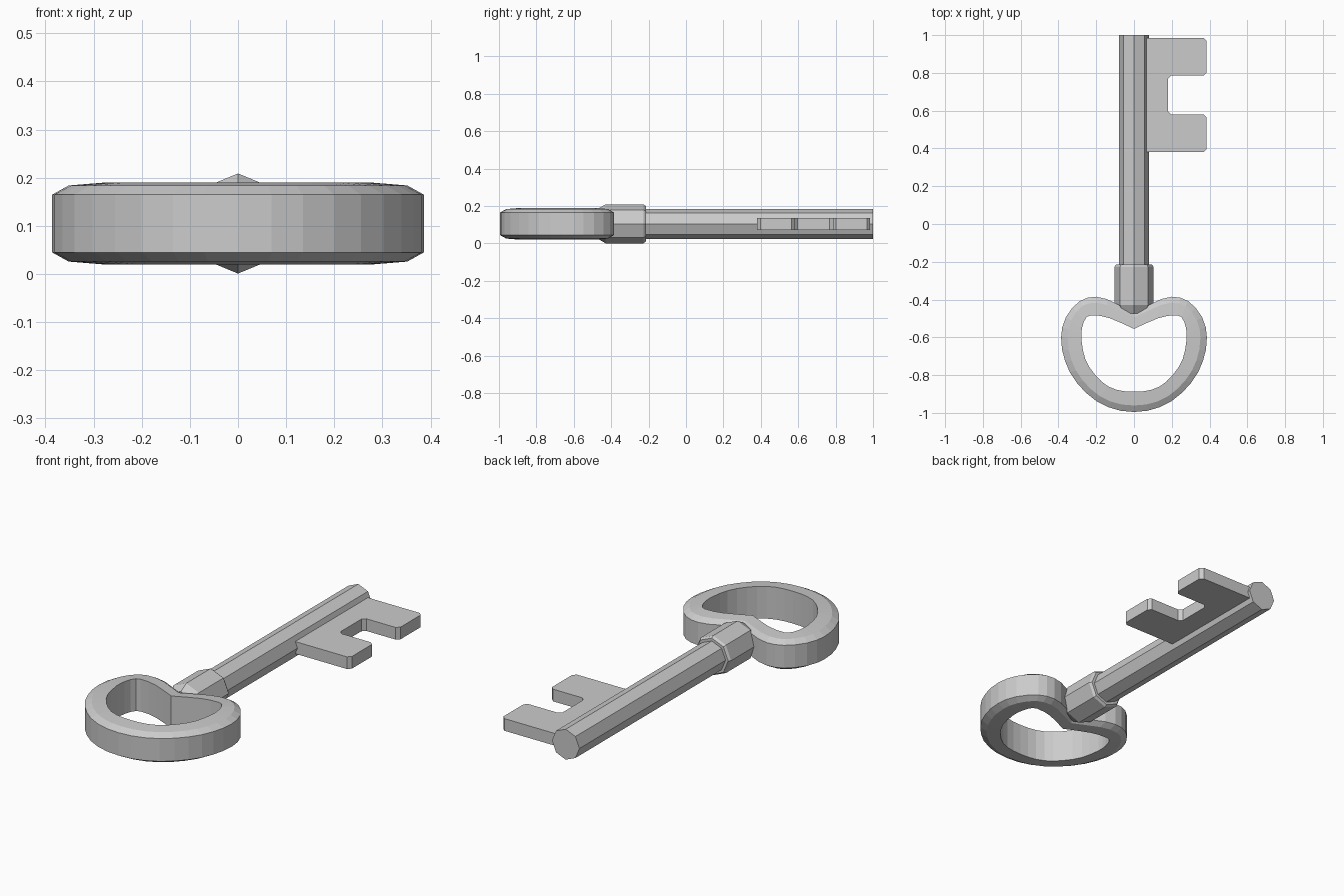
import bpy, bmesh, math

if "Cube" in bpy.data.objects:
    bpy.data.objects.remove(bpy.data.objects["Cube"])

ZC = 0.105  # height of the key's mid plane


def finish(bm, name):
    bmesh.ops.recalc_face_normals(bm, faces=bm.faces)
    me = bpy.data.meshes.new(name)
    bm.to_mesh(me)
    bm.free()
    ob = bpy.data.objects.new(name, me)
    bpy.context.collection.objects.link(ob)
    return ob


def lathe_y(name, profile, sides=8):
    """Faceted solid along y from (y, radius) pairs, corner pointing up."""
    bm = bmesh.new()
    rings = []
    for y, r in profile:
        rings.append([bm.verts.new((r * math.sin(2 * math.pi * i / sides), y,
                                    ZC + r * math.cos(2 * math.pi * i / sides)))
                      for i in range(sides)])
    for a, b in zip(rings, rings[1:]):
        for i in range(sides):
            j = (i + 1) % sides
            bm.faces.new((a[i], a[j], b[j], b[i]))
    bm.faces.new(rings[0])
    bm.faces.new(rings[-1])
    return finish(bm, name)


# Octagonal shaft and collar
lathe_y("shaft", [(-0.3, 0.08), (1.0, 0.08)])
lathe_y("collar", [(-0.475, 0.078), (-0.43, 0.104), (-0.227, 0.104), (-0.215, 0.095)])

# Heart-shaped bow: right half as (outer x, outer y, inner x, inner y)
half = [
    (0.00, -0.465, 0.00, -0.555), (0.08, -0.428, 0.07, -0.523),
    (0.145, -0.397, 0.13, -0.498), (0.20, -0.385, 0.18, -0.486),
    (0.245, -0.390, 0.23, -0.484), (0.285, -0.407, 0.25, -0.492),
    (0.325, -0.442, 0.265, -0.515), (0.36, -0.492, 0.275, -0.55),
    (0.38, -0.547, 0.279, -0.58), (0.386, -0.60, 0.279, -0.61),
    (0.381, -0.665, 0.27, -0.67), (0.365, -0.725, 0.258, -0.715),
    (0.34, -0.785, 0.235, -0.76), (0.302, -0.842, 0.205, -0.80),
    (0.255, -0.893, 0.172, -0.834), (0.20, -0.937, 0.135, -0.861),
    (0.135, -0.970, 0.092, -0.878), (0.07, -0.989, 0.047, -0.886),
    (0.00, -0.995, 0.00, -0.888)]
loop = half + [(-a, b, -c, d) for a, b, c, d in reversed(half[1:-1])]
# Cross-section: (blend from outer to inner, z offset from mid plane)
section = [(0, -0.06), (0, 0.06), (0.32, 0.079), (1, 0.085), (1, -0.085), (0.32, -0.079)]
bm = bmesh.new()
rings = [[bm.verts.new((a + (c - a) * t, b + (d - b) * t, ZC + z)) for t, z in section]
         for a, b, c, d in loop]
for i, r in enumerate(rings):
    n = rings[(i + 1) % len(rings)]
    for k in range(len(section)):
        m = (k + 1) % len(section)
        bm.faces.new((r[k], r[m], n[m], n[k]))
finish(bm, "heart_bow")

# Notched bit with clipped corners
outline = [(0.0, 0.38), (0.385, 0.38), (0.385, 0.58), (0.18, 0.58),
           (0.18, 0.785), (0.385, 0.785), (0.385, 0.985), (0.0, 0.985)]
bm = bmesh.new()
face = bm.faces.new([bm.verts.new((x, y, ZC - 0.032)) for x, y in outline])
ext = bmesh.ops.extrude_face_region(bm, geom=[face])
bmesh.ops.translate(bm, vec=(0, 0, 0.064),
                    verts=[v for v in ext["geom"] if isinstance(v, bmesh.types.BMVert)])
corners = [e for e in bm.edges
           if abs(e.verts[0].co.z - e.verts[1].co.z) > 0.01 and e.verts[0].co.x > 0.1]
bmesh.ops.bevel(bm, geom=corners, offset=0.017, segments=1, affect='EDGES', profile=0.5)
finish(bm, "bit")
